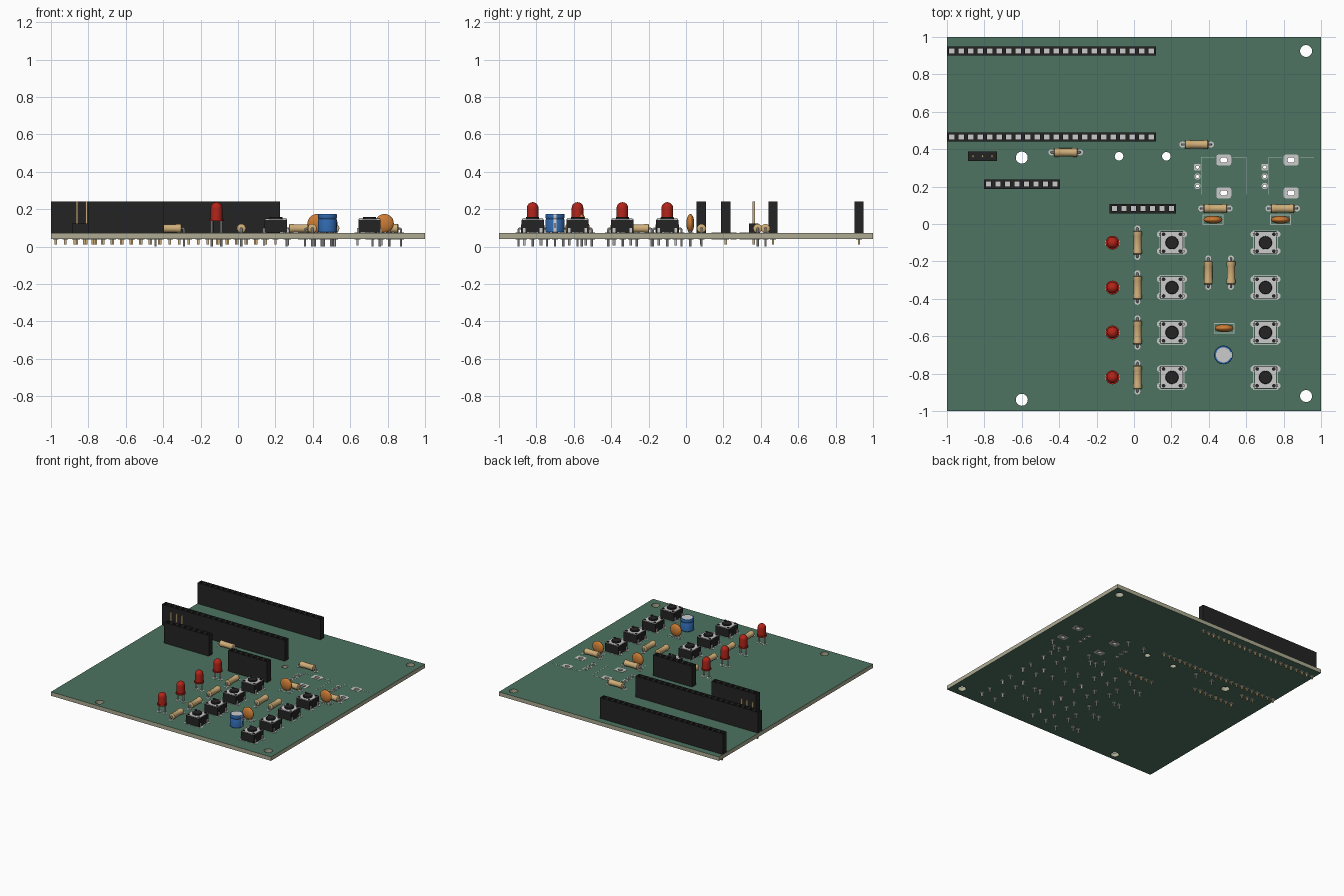
import bpy, bmesh, math
from mathutils import Vector, Matrix

if "Cube" in bpy.data.objects:
    bpy.data.objects.remove(bpy.data.objects["Cube"])

BOT, TOP = 0.040, 0.072      # board faces
PITCH = 0.0508               # pin spacing


def material(name, rgb):
    m = bpy.data.materials.new(name)
    m.diffuse_color = (*rgb, 1)
    m.use_nodes = True
    m.node_tree.nodes["Principled BSDF"].inputs["Base Color"].default_value = m.diffuse_color
    return m


MATS = [material(n, c) for n, c in (
    ("mask_green", (0.075, 0.175, 0.12)), ("board_edge", (0.42, 0.41, 0.29)),
    ("black_plastic", (0.017, 0.017, 0.017)), ("metal", (0.55, 0.55, 0.53)),
    ("gold", (0.6, 0.43, 0.2)), ("tan", (0.62, 0.42, 0.19)),
    ("red", (0.45, 0.018, 0.01)), ("orange", (0.6, 0.2, 0.035)),
    ("blue", (0.03, 0.14, 0.42)), ("silk", (0.42, 0.5, 0.46)))]
GREEN, EDGE, BLACK, METAL, GOLD, TAN, RED, ORANGE, BLUE, SILK = range(10)


def add_object(name, mesh, loc=(0, 0, 0), turn=0):
    ob = bpy.data.objects.new(name, mesh)
    ob.location = loc
    ob.rotation_euler.z = turn
    bpy.context.collection.objects.link(ob)
    return ob


class Part:
    """Collects primitives of several materials in one mesh."""
    def __init__(self):
        self.bm = bmesh.new()

    def box(self, x, y, z, mat):
        size = [b - a for a, b in (x, y, z)]
        mid = [(a + b) / 2 for a, b in (x, y, z)]
        g = bmesh.ops.create_cube(self.bm, size=1, matrix=Matrix.Translation(mid) @ Matrix.Diagonal((*size, 1)))
        for f in {f for v in g["verts"] for f in v.link_faces}:
            f.material_index = mat

    def tube(self, pts, radii, mat, n=20, axis=None, squash=1, at=(0, 0)):
        """Rings along a path in the xz plane; also used for turned shapes."""
        pts = [Vector((p[0], 0, p[1])) for p in pts]
        side, rings = Vector((0, 1, 0)), []
        for i, (p, r) in enumerate(zip(pts, radii)):
            t = Vector(axis) if axis else (pts[min(i + 1, len(pts) - 1)] - pts[max(i - 1, 0)]).normalized()
            other = side.cross(t)
            ring = []
            for k in range(n):
                a = 2 * math.pi * k / n
                co = p + side * (r * squash * math.cos(a)) - other * (r * math.sin(a))
                ring.append(self.bm.verts.new(co + Vector((*at, 0))))
            rings.append(ring)
        faces = [self.bm.faces.new((a[k], a[(k + 1) % n], b[(k + 1) % n], b[k]))
                 for a, b in zip(rings, rings[1:]) for k in range(n)]
        faces += [self.bm.faces.new(rings[0][::-1]), self.bm.faces.new(rings[-1])]
        for f in faces:
            f.material_index = mat
        return faces

    def turned(self, profile, mat, n=24, squash=1, at=(0, 0)):
        return self.tube([(0, z) for r, z in profile], [r for r, z in profile], mat, n, (0, 0, 1), squash, at)

    def pads(self, x, y, r=0.016):
        self.turned([(r, BOT - 0.002), (r, BOT)], METAL, 16, at=(x, y))
        self.turned([(r, TOP), (r, TOP + 0.002)], METAL, 16, at=(x, y))

    def leg(self, x, y, top, low=0.0, r=0.006):
        self.pads(x, y)
        self.turned([(r, low), (r, top)], METAL, 8, at=(x, y))

    def finish(self, name):
        bmesh.ops.recalc_face_normals(self.bm, faces=self.bm.faces)
        me = bpy.data.meshes.new(name)
        self.bm.to_mesh(me)
        self.bm.free()
        for m in MATS:
            me.materials.append(m)
        me.shade_smooth()
        me.set_sharp_from_angle(angle=math.radians(35))
        return me


def circle(x, y, r, n=28):
    return [(x + r * math.cos(2 * math.pi * k / n), y + r * math.sin(2 * math.pi * k / n)) for k in range(n)]


def rounded(x, y, hx, hy, r):
    return [(x + sx * (hx - r) + r * math.cos(math.radians(a0 + a)), y + sy * (hy - r) + r * math.sin(math.radians(a0 + a)))
            for sx, sy, a0 in ((1, 1, 0), (-1, 1, 90), (-1, -1, 180), (1, -1, 270)) for a in (0, 30, 60, 90)]


def plate(name, loops, z0, z1, flat, wall):
    """Flat plate with holes, made from filled 2D curves."""
    cu = bpy.data.curves.new(name, 'CURVE')
    cu.dimensions, cu.fill_mode, cu.extrude = '2D', 'BOTH', (z1 - z0) / 2
    for loop in loops:
        sp = cu.splines.new('POLY')
        sp.points.add(len(loop) - 1)
        for p, (x, y) in zip(sp.points, loop):
            p.co = (x, y, 0, 1)
        sp.use_cyclic_u = True
    tmp = add_object(name + "_curve", cu)
    dg = bpy.context.evaluated_depsgraph_get()
    me = bpy.data.meshes.new_from_object(tmp.evaluated_get(dg))
    bpy.data.objects.remove(tmp)
    me.materials.clear()
    me.materials.append(MATS[flat])
    me.materials.append(MATS[wall])
    for f in me.polygons:
        f.material_index = 0 if abs(f.normal.z) > 0.5 else 1
        f.use_smooth = False
    return add_object(name, me, (0, 0, (z0 + z1) / 2))


# circuit board with mounting holes and the two empty knob footprints
holes = [circle(0.92, 0.925, 0.032), circle(0.92, -0.92, 0.032), circle(-0.6, 0.355, 0.032),
         circle(-0.6, -0.94, 0.032), circle(-0.08, 0.362, 0.023), circle(0.173, 0.362, 0.023)]
for i, dx in enumerate((0, 0.36)):
    rings = [(circle(0.339 + dx, y, 0.017), circle(0.339 + dx, y, 0.009), circle(0.339 + dx, y, 0.0095)) for y in (0.254, 0.203)]
    rings.append((rounded(0.339 + dx, 0.304, 0.017, 0.017, 0.003), circle(0.339 + dx, 0.304, 0.009), circle(0.339 + dx, 0.304, 0.0095)))
    for y in (0.342, 0.166):
        rings.append((rounded(0.48 + dx, y, 0.04, 0.029, 0.012), rounded(0.48 + dx, y, 0.019, 0.014, 0.012),
                      rounded(0.48 + dx, y, 0.0195, 0.0145, 0.012)))
    for j, (outer, inner, cut) in enumerate(rings):
        plate(f"knob_{i}_pad_{j}_top", [outer, inner], TOP, TOP + 0.002, METAL, METAL)
        plate(f"knob_{i}_pad_{j}_bottom", [outer, inner], BOT - 0.002, BOT, METAL, METAL)
        holes.append(cut)
plate("circuit_board", [[(-1, -1), (1, -1), (1, 1), (-1, 1)]] + holes, BOT, TOP, GREEN, EDGE)

# printed outlines
silk = Part()


def line(x0, y0, x1, y1, w=0.0022):
    silk.box((min(x0, x1) - w, max(x0, x1) + w), (min(y0, y1) - w, max(y0, y1) + w), (TOP, TOP + 0.001), SILK)


def outline(x, y, hx, hy):
    for s in (-1, 1):
        line(x - hx, y + s * hy, x + hx, y + s * hy)
        line(x + s * hx, y - hy, x + s * hx, y + hy)


for dx in (0, 0.36):
    line(0.36 + dx, 0.357, 0.43 + dx, 0.357)
    line(0.53 + dx, 0.357, 0.60 + dx, 0.357)
    line(0.36 + dx, 0.357, 0.36 + dx, 0.16)
    if not dx:
        line(0.60, 0.357, 0.60, 0.16)
caps = [(0.422, 0.023), (0.783, 0.023), (0.482, -0.557)]
rows = [-0.1 - 0.24 * i for i in range(4)]
for x, y in caps:
    outline(x, y, 0.053, 0.025)
for y in rows:
    for x in (0.203, 0.703):
        outline(x, y, 0.064, 0.064)
add_object("printed_outlines", silk.finish("printed_outlines"))


# socket strips
def socket(name, n, x, y):
    p = Part()
    half = n * PITCH / 2
    xs = [-half + PITCH * (i + 0.5) for i in range(n)]
    for px in xs:
        p.box((px - PITCH / 2, px + PITCH / 2), (-0.025, 0.025), (TOP, 0.242), BLACK)
    bmesh.ops.remove_doubles(p.bm, verts=p.bm.verts, dist=1e-5)
    inner = [f for f in p.bm.faces if abs(f.normal.x) > 0.9 and abs(f.calc_center_median().x) < half - 0.01]
    bmesh.ops.delete(p.bm, geom=inner, context='FACES_ONLY')
    p.bm.normal_update()
    tops = [f for f in p.bm.faces if f.calc_center_median().z > 0.241]
    bmesh.ops.inset_individual(p.bm, faces=tops, thickness=0.016)
    wells = bmesh.ops.extrude_discrete_faces(p.bm, faces=tops)["faces"]
    for f in wells:
        f.material_index = METAL
        for v in f.verts:
            v.co.z -= 0.03
    for px in xs:
        p.pads(px, 0)
        p.box((px - 0.006, px + 0.006), (-0.006, 0.006), (0.012, TOP), GOLD)
    add_object(name, p.finish(name), (x, y, 0))


socket("socket_strip_rear", 22, -0.441, 0.925)
socket("socket_strip_middle", 22, -0.441, 0.465)
socket("socket_strip_left", 8, -0.60, 0.213)
socket("socket_strip_centre", 7, 0.048, 0.082)

# three pin jumper header
p = Part()
for px in (-PITCH, 0, PITCH):
    p.box((px - 0.0254, px + 0.0254), (-0.025, 0.025), (TOP, 0.122), BLACK)
    p.box((px - 0.006, px + 0.006), (-0.006, 0.006), (0.012, 0.242), GOLD)
    p.pads(px, 0)
add_object("jumper_header", p.finish("jumper_header"), (-0.81, 0.362, 0))

# resistors
p = Part()
ends = [(-0.063, 0.018), (-0.059, 0.024), (-0.04, 0.024), (-0.034, 0.022)]
prof = ends + [(-x, r) for x, r in ends[::-1]]
p.tube([(x, 0.097) for x, r in prof], [r for x, r in prof], TAN, 20, (1, 0, 0))
for s in (-1, 1):
    p.tube([(s * x, z) for x, z in ((0.05, 0.097), (0.068, 0.097), (0.074, 0.094), (0.0762, 0.088), (0.0762, 0.0))],
           [0.006] * 5, METAL, 8)
    p.pads(s * 0.0762, 0)
me = p.finish("resistor")
flat = [(-0.365, 0.383), (0.335, 0.425), (0.435, 0.083), (0.795, 0.083)]
upright = [(0.018, y) for y in rows] + [(0.397, -0.26), (0.518, -0.26)]
for i, (x, y) in enumerate(flat + upright):
    add_object(f"resistor_{i}", me, (x, y, 0), 0 if i < len(flat) else math.pi / 2)

# indicator lamps
p = Part()
dome = [(0.031 * math.cos(a), 0.206 + 0.031 * math.sin(a)) for a in [math.radians(d) for d in range(0, 86, 12)]]
p.turned([(0.037, 0.136), (0.037, 0.147), (0.031, 0.147)] + dome + [(0.001, 0.237)], RED)
for s in (-1, 1):
    p.leg(s * 0.0254, 0, 0.138)
lamp = p.finish("lamp")

# push buttons
p = Part()
p.box((-0.06, 0.06), (-0.06, 0.06), (TOP + 0.002, 0.141), BLACK)
p.box((-0.058, 0.058), (-0.058, 0.058), (0.141, 0.146), METAL)
p.turned([(0.035, 0.146), (0.035, 0.156), (0.033, 0.158)], BLACK)
for sx in (-1, 1):
    for sy in (-1, 1):
        p.turned([(0.010, 0.145), (0.010, 0.149)], BLACK, 12, at=(sx * 0.045, sy * 0.045))
        p.leg(sx * 0.065, sy * 0.045, 0.076, 0.006, 0.004)
        xs = sorted((sx * 0.058, sx * 0.068))
        p.box(xs, (sy * 0.045 - 0.007, sy * 0.045 + 0.007), (0.006, 0.1), METAL)
button = p.finish("button")
for i, y in enumerate(rows):
    add_object(f"lamp_{i}", lamp, (-0.115, y, 0))
    add_object(f"button_left_{i}", button, (0.203, y, 0))
    add_object(f"button_right_{i}", button, (0.703, y, 0))

# disc capacitors
p = Part()
angles = [math.radians(-88 + 11 * k) for k in range(17)]
p.turned([(0.05 * math.cos(a), 0.124 + 0.05 * math.sin(a)) for a in angles], ORANGE, 28, 0.42)
for s in (-1, 1):
    p.leg(s * 0.0254, 0, 0.1)
me = p.finish("disc_capacitor")
for i, (x, y) in enumerate(caps):
    add_object(f"disc_capacitor_{i}", me, (x, y, 0))

# can capacitor with pale stripe on the right
p = Part()
can = p.turned([(0.047, 0.076), (0.05, 0.079), (0.05, 0.143), (0.047, 0.148), (0.05, 0.153),
                (0.05, 0.172), (0.048, 0.175), (0.040, 0.175)], BLUE, 36)
can[-1].material_index = METAL
for f in can:
    c = f.calc_center_median()
    if c.x > 0.04 and abs(c.y) < 0.012:
        f.material_index = METAL
p.box((0.049, 0.0508), (-0.002, 0.002), (0.1, 0.125), BLACK)
for s in (-1, 1):
    p.leg(s * 0.02, 0, 0.08)
add_object("can_capacitor", p.finish("can_capacitor"), (0.478, -0.7, 0))
